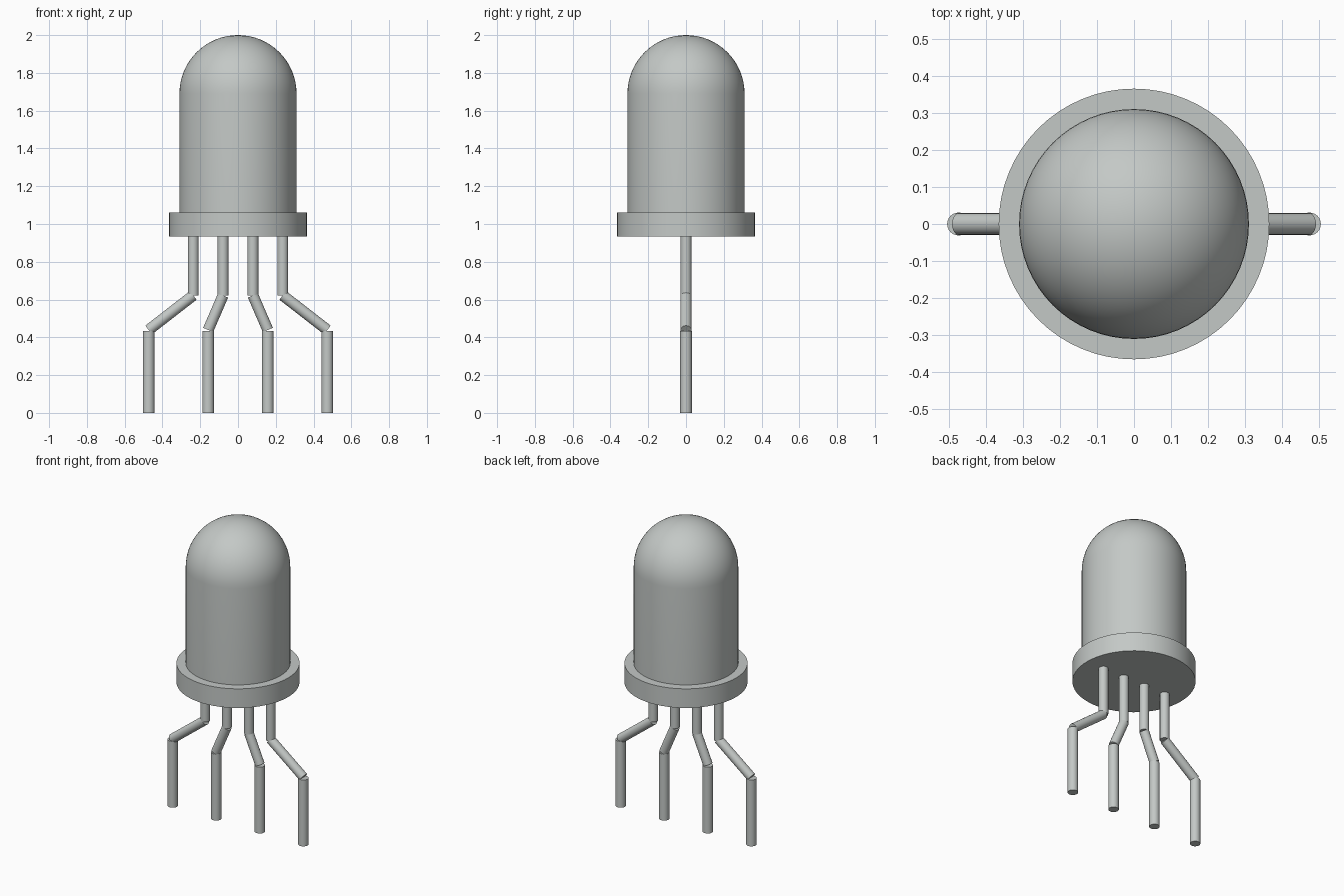
import bpy, bmesh, math
from mathutils import Vector

cube = bpy.data.objects.get("Cube")
if cube:
    bpy.data.objects.remove(cube, do_unlink=True)

grey = bpy.data.materials.new("pale_grey")
grey.use_nodes = True
COLOUR = (0.55, 0.58, 0.565, 1)
grey.diffuse_color = COLOUR
grey.node_tree.nodes["Principled BSDF"].inputs["Base Color"].default_value = COLOUR


def finish(name, bm):
    """Turn a bmesh into a named, smooth object with sharp edges kept."""
    bmesh.ops.recalc_face_normals(bm, faces=bm.faces)
    mesh = bpy.data.meshes.new(name)
    bm.to_mesh(mesh)
    bm.free()
    mesh.materials.append(grey)
    obj = bpy.data.objects.new(name, mesh)
    bpy.context.collection.objects.link(obj)
    bpy.ops.object.select_all(action="DESELECT")
    obj.select_set(True)
    bpy.context.view_layer.objects.active = obj
    bpy.ops.object.shade_smooth_by_angle(angle=math.radians(35))


def lathe(name, profile, steps=64):
    """Spin a (radius, height) profile about the z axis."""
    bm = bmesh.new()
    verts = [bm.verts.new((r, 0, z)) for r, z in profile]
    edges = [bm.edges.new(pair) for pair in zip(verts, verts[1:])]
    bmesh.ops.spin(bm, geom=verts + edges, cent=(0, 0, 0), axis=(0, 0, 1),
                   angle=math.tau, steps=steps)
    bmesh.ops.remove_doubles(bm, verts=bm.verts, dist=0.0005)
    finish(name, bm)


def rod(bm, start, end, radius):
    """Add a capped cylinder between two points."""
    a, b = Vector(start), Vector(end)
    axis = b - a
    made = bmesh.ops.create_cone(bm, cap_ends=True, segments=24, radius1=radius,
                                 radius2=radius, depth=axis.length)["verts"]
    bmesh.ops.rotate(bm, verts=made, cent=(0, 0, 0),
                     matrix=Vector((0, 0, 1)).rotation_difference(axis).to_matrix())
    bmesh.ops.translate(bm, verts=made, vec=(a + b) / 2)


# Domed lens and the wider rim below it
R, RIM, TOP = 0.31, 0.365, 2.0
RIM_LOW, RIM_HIGH = 0.935, 1.06
dome = [(R * math.cos(i * math.pi / 32), TOP - R + R * math.sin(i * math.pi / 32))
        for i in range(16)]
lathe("lens", [(0, RIM_HIGH - 0.02), (R, RIM_HIGH - 0.02)] + dome + [(0, TOP)])
lathe("rim", [(0, RIM_LOW), (RIM, RIM_LOW), (RIM, RIM_HIGH), (0, RIM_HIGH)])

# Four splayed leads, each made of three straight rods
KNEE, ANKLE = 0.622, 0.434
for name, upper, lower in (("outer", 0.237, 0.473), ("inner", 0.079, 0.158)):
    for side, s in (("left", 1), ("right", -1)):
        bm = bmesh.new()
        rod(bm, (s * upper, 0, RIM_LOW + 0.02), (s * upper, 0, KNEE), 0.029)
        rod(bm, (s * upper, 0, KNEE), (s * lower, 0, ANKLE + 0.005), 0.029)
        rod(bm, (s * lower, 0, ANKLE), (s * lower, 0, 0), 0.031)
        finish(f"{name}_lead_{side}", bm)
